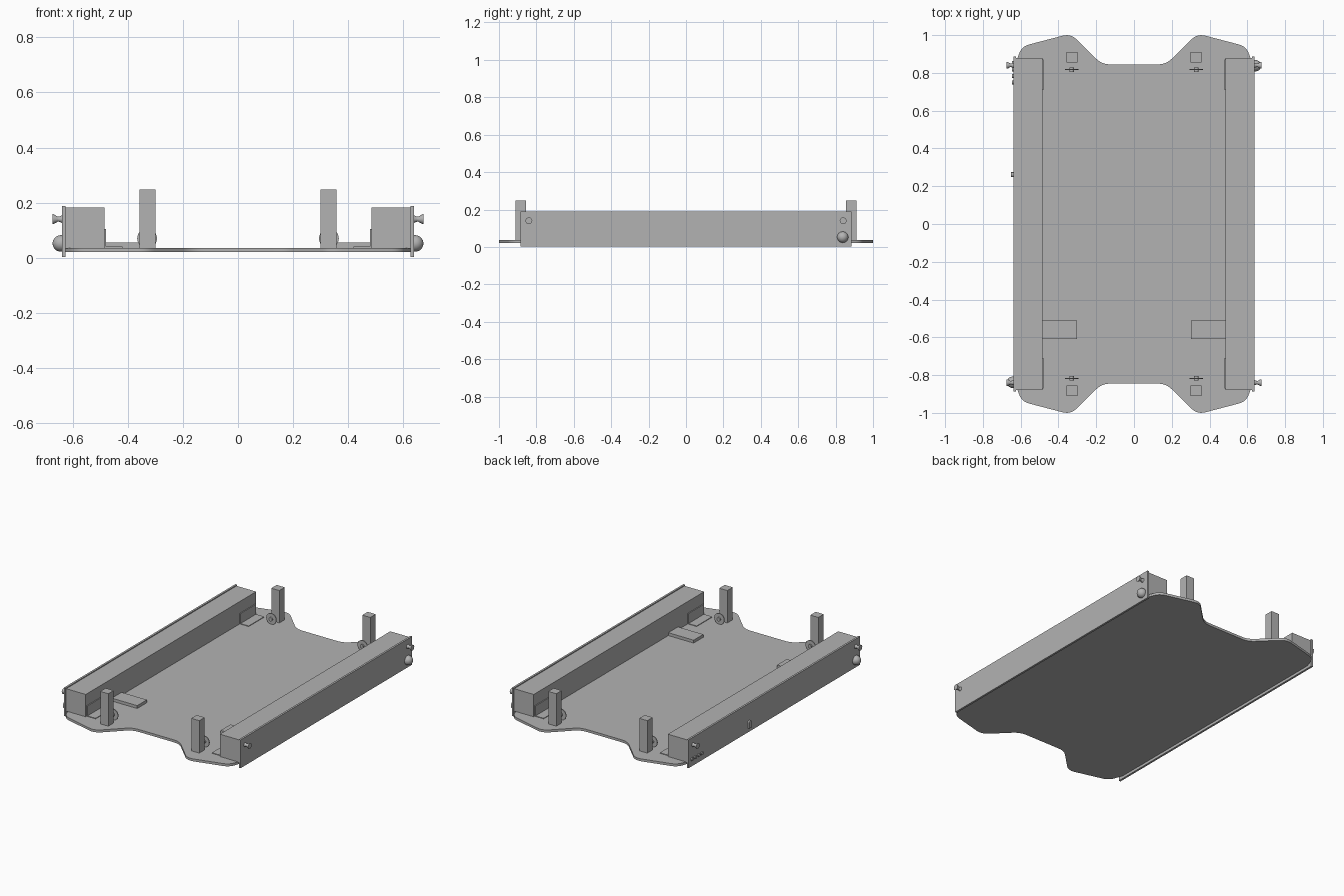
import bpy
import bmesh
import math
from mathutils import Vector

cube = bpy.data.objects.get("Cube")
if cube:
    bpy.data.objects.remove(cube, do_unlink=True)

grey = bpy.data.materials.new("plain grey")
grey.use_nodes = True
tone = (0.45, 0.45, 0.45, 1)
grey.diffuse_color = tone
grey.node_tree.nodes["Principled BSDF"].inputs["Base Color"].default_value = tone


def finish(name, bm, smooth=False):
    bmesh.ops.recalc_face_normals(bm, faces=bm.faces[:])
    mesh = bpy.data.meshes.new(name)
    bm.to_mesh(mesh)
    bm.free()
    mesh.materials.append(grey)
    obj = bpy.data.objects.new(name, mesh)
    bpy.context.collection.objects.link(obj)
    if smooth:
        bpy.ops.object.select_all(action="DESELECT")
        obj.select_set(True)
        bpy.context.view_layer.objects.active = obj
        bpy.ops.object.shade_smooth_by_angle(angle=math.radians(40))
    return obj


def box(name, lo, hi):
    bm = bmesh.new()
    bmesh.ops.create_cube(bm, size=1)
    lo, hi = Vector(lo), Vector(hi)
    for v in bm.verts:
        v.co = (lo + hi) / 2 + v.co * (hi - lo)
    return finish(name, bm)


def mirrored_box(name, sx, sy, lo, hi):
    a, b = Vector(lo), Vector(hi)
    for axis, s in enumerate((sx, sy)):
        if s < 0:
            a[axis], b[axis] = -b[axis], -a[axis]
    return box(name, a, b)


def lathe(name, profile, origin, axis):
    """Spin (radius, distance) pairs around an axis through origin."""
    bm = bmesh.new()
    verts = [bm.verts.new((r, 0, d)) for r, d in profile]
    edges = [bm.edges.new(pair) for pair in zip(verts, verts[1:])]
    bmesh.ops.spin(bm, geom=verts + edges, cent=(0, 0, 0), axis=(0, 0, 1),
                   angle=math.tau, steps=24)
    bmesh.ops.remove_doubles(bm, verts=bm.verts[:], dist=0.0001)
    turn = Vector((0, 0, 1)).rotation_difference(Vector(axis))
    for v in bm.verts:
        v.co = turn @ v.co + Vector(origin)
    return finish(name, bm, True)


def rounded(points, steps=6):
    """Round each (x, y, cut) corner with a quadratic curve."""
    out = []
    for i, (x, y, cut) in enumerate(points):
        p = Vector((x, y))
        a = Vector(points[i - 1][:2])
        b = Vector(points[(i + 1) % len(points)][:2])
        a = p + (a - p).normalized() * cut
        b = p + (b - p).normalized() * cut
        for k in range(steps + 1):
            t = k / steps
            out.append(a * (1 - t) ** 2 + p * 2 * t * (1 - t) + b * t * t)
    return out


# Base plate with a notch at each end
quarter = [(0.63, 0.84, 0.02), (0.595, 0.94, 0.04),
           (0.335, 1.008, 0.045), (0.17, 0.845, 0.045)]
half = quarter + [(-x, y, c) for x, y, c in reversed(quarter)]
outline = rounded(half + [(-x, -y, c) for x, y, c in half])
bm = bmesh.new()
face = bm.faces.new([bm.verts.new((p.x, p.y, 0.02)) for p in outline])
top = bmesh.ops.extrude_face_region(bm, geom=[face])["geom"]
bmesh.ops.translate(bm, vec=(0, 0, 0.016),
                    verts=[g for g in top if isinstance(g, bmesh.types.BMVert)])
finish("base_plate", bm, True)

peg = [(0, 0), (0.014, 0), (0.009, 0.012), (0.009, 0.016),
       (0.018, 0.032), (0.018, 0.036), (0, 0.036)]
dome = [(0.03, 0)] + [(0.03 * math.cos(a), 0.005 + 0.03 * math.sin(a))
                      for a in (i * math.pi / 16 for i in range(9))]

for sx, side in ((1, "left"), (-1, "right")):
    # Side rail, outer panel and stop tab
    mirrored_box(side + "_rail", sx, 1, (0.485, -0.88, 0.034), (0.628, 0.88, 0.182))
    mirrored_box(side + "_panel", sx, 1, (0.626, -0.886, 0.003), (0.639, 0.886, 0.188))
    mirrored_box(side + "_tab", sx, 1, (0.302, -0.61, 0.034), (0.487, -0.51, 0.055))

    for sy, end in ((1, "back"), (-1, "front")):
        tag = side + "_" + end
        mirrored_box(tag + "_post", sx, sy, (0.3, 0.855, 0.03), (0.358, 0.911, 0.248))
        # Angle bracket on the inner face of the rail
        mirrored_box(tag + "_bracket_wall", sx, sy, (0.479, 0.71, 0.034), (0.486, 0.87, 0.105))
        mirrored_box(tag + "_bracket_foot", sx, sy, (0.42, 0.71, 0.034), (0.486, 0.87, 0.04))
        # Upright disc with a hub behind each post
        spot = (sx * 0.33, sy * 0.817 - 0.012, 0.07)
        lathe(tag + "_disc", [(0, 0), (0.012, 0), (0.012, 0.009), (0.036, 0.009),
                              (0.036, 0.015), (0.012, 0.015), (0.012, 0.024), (0, 0.024)],
              spot, (0, 1, 0))
        # Pegs on the outer panel
        lathe(tag + "_peg", peg, (sx * 0.638, sy * 0.84, 0.14), (sx, 0, 0))

    # One large round knob per side, at opposite ends
    lathe(side + "_knob", dome, (sx * 0.638, sx * 0.838, 0.052), (sx, 0, 0))

# Small controls on the right panel
for i in range(4):
    lathe("button_%d" % (i + 1), [(0.011, 0), (0.011, 0.008), (0, 0.008)],
          (-0.638, 0.75 + i * 0.034, 0.05), (-1, 0, 0))
box("switch_body", (-0.65, 0.248, 0.03), (-0.638, 0.274, 0.065))
lathe("switch_cap", [(0.013, 0), (0.013, 0.012), (0, 0.012)],
      (-0.638, 0.261, 0.065), (-1, 0, 0))
